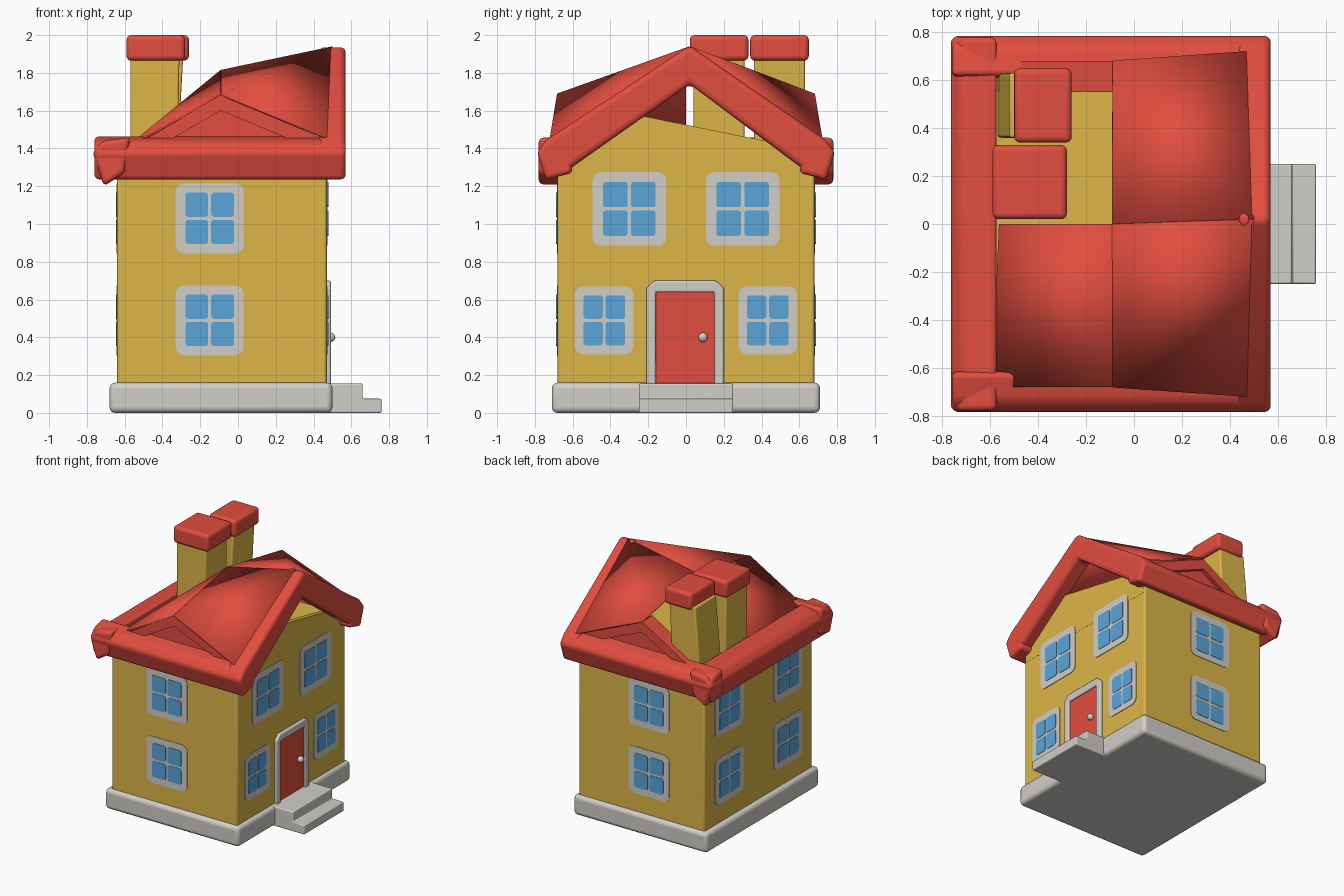
import bpy, bmesh, math
from mathutils import Vector

if "Cube" in bpy.data.objects:
    bpy.data.objects.remove(bpy.data.objects["Cube"])


def material(name, rgb):
    m = bpy.data.materials.new(name)
    m.diffuse_color = (*rgb, 1)
    m.use_nodes = True
    m.node_tree.nodes["Principled BSDF"].inputs["Base Color"].default_value = m.diffuse_color
    return m


YELLOW = material("yellow wall", (0.72, 0.47, 0.065))
RED = material("red roof", (0.76, 0.075, 0.05))
WHITE = material("off white stone", (0.64, 0.62, 0.58))
BLUE = material("blue glass", (0.10, 0.38, 0.70))


def finish(name, bm, mat, bevel=0.0, segments=4):
    bmesh.ops.recalc_face_normals(bm, faces=bm.faces)
    me = bpy.data.meshes.new(name)
    bm.to_mesh(me)
    bm.free()
    ob = bpy.data.objects.new(name, me)
    bpy.context.collection.objects.link(ob)
    me.materials.append(mat)
    if bevel:
        b = ob.modifiers.new("bevel", "BEVEL")
        b.width, b.segments, b.limit_method = bevel, segments, "ANGLE"
    bpy.ops.object.select_all(action="DESELECT")
    ob.select_set(True)
    bpy.context.view_layer.objects.active = ob
    bpy.ops.object.shade_smooth_by_angle(angle=math.radians(35))
    return ob


def prism(name, pts, axis, a, b, mat, bevel=0.0):
    """Extrude a profile along x (points are y,z) or y (points are x,z)."""
    bm = bmesh.new()
    place = (lambda p, t: (t, p[0], p[1])) if axis == "x" else (lambda p, t: (p[0], t, p[1]))
    rings = [[bm.verts.new(place(p, t)) for p in pts] for t in (a, b)]
    n = len(pts)
    bm.faces.new(rings[0])
    bm.faces.new(rings[1])
    for i in range(n):
        j = (i + 1) % n
        bm.faces.new((rings[0][i], rings[0][j], rings[1][j], rings[1][i]))
    return finish(name, bm, mat, bevel)


def box(name, x0, x1, y0, y1, z0, z1, mat, bevel=0.0):
    return prism(name, [(x0, z0), (x1, z0), (x1, z1), (x0, z1)], "y", y0, y1, mat, bevel)


def round_rect(c, z, w, h, r):
    pts = []
    for k, (sx, sz) in enumerate([(1, 1), (-1, 1), (-1, -1), (1, -1)]):
        for i in range(5):
            t = math.pi / 2 * (k + i / 4)
            pts.append((c + sx * (w / 2 - r) + r * math.cos(t),
                        z + sz * (h / 2 - r) + r * math.sin(t)))
    return pts


def window(name, axis, wall, c, z, w=0.36, h=0.37):
    s = 1 if wall > 0 else -1
    prism(name + "_frame", round_rect(c, z, w, h, 0.045), axis, wall - s * 0.003, wall + s * 0.004, WHITE)
    pw, ph = w * 0.335, h * 0.345
    for i in (-1, 1):
        for j in (-1, 1):
            prism(name + "_pane", round_rect(c + i * w * 0.19, z + j * h * 0.195, pw, ph, 0.015),
                  axis, wall + s * 0.001, wall + s * 0.007, BLUE)


# stone base and steps
box("base", -0.68, 0.50, -0.71, 0.71, 0, 0.16, WHITE, 0.03)
prism("steps", [(0.45, 0), (0.76, 0), (0.76, 0.075), (0.66, 0.075), (0.66, 0.155), (0.45, 0.155)],
      "y", -0.25, 0.25, WHITE, 0.008)

# walls and the gable wall under the roof
box("walls", -0.64, 0.47, -0.68, 0.68, 0.14, 1.36, YELLOW, 0.015)
prism("gable_wall", [(-0.67, 1.2), (0.67, 1.2), (0.66, 1.29), (0.42, 1.44), (-0.22, 1.57), (-0.66, 1.29)],
      "x", 0.43, 0.471, YELLOW)

# windows on all four walls
for z in (0.49, 1.03):
    for y in (-0.68, 0.68):
        window("side_window", "y", y, -0.15, z)
    for y in (-0.37, 0.37):
        window("back_window", "x", -0.64, y, z)
for s in (-1, 1):
    window("upper_window", "x", 0.471, s * 0.30, 1.08, 0.39, 0.39)
    window("lower_window", "x", 0.471, s * 0.433, 0.49, 0.31, 0.36)

# door, frame and knob
prism("door_frame", [(-0.21, 0.15), (-0.21, 0.66), (-0.17, 0.70), (0.16, 0.70), (0.20, 0.66), (0.20, 0.15),
                     (0.15, 0.15), (0.15, 0.64), (-0.16, 0.64), (-0.16, 0.15)], "x", 0.45, 0.492, WHITE, 0.01)
box("door", 0.45, 0.477, -0.165, 0.155, 0.155, 0.645, RED)
bm = bmesh.new()
bmesh.ops.create_uvsphere(bm, u_segments=16, v_segments=10, radius=0.025)
bmesh.ops.translate(bm, verts=bm.verts, vec=(0.49, 0.09, 0.40))
finish("door_knob", bm, WHITE)

# thick rounded eaves on both sides and the back
for s in (-1, 1):
    prism("side_eave", [(s * y, z) for y, z in
                        [(0.60, 1.27), (0.68, 1.25), (0.74, 1.23), (0.79, 1.38), (0.74, 1.44), (0.62, 1.47)]],
          "x", -0.76, 0.57, RED, 0.025)
prism("back_eave", [(-0.60, 1.27), (-0.71, 1.20), (-0.77, 1.38), (-0.72, 1.44), (-0.57, 1.46)],
      "y", -0.78, 0.78, RED, 0.025)

# thick gable trim over the door side
prism("gable_trim", [(0.02, 1.945), (0.74, 1.445), (0.79, 1.38), (0.74, 1.235), (0.66, 1.26), (0.02, 1.74),
                     (-0.66, 1.26), (-0.74, 1.235), (-0.79, 1.38), (-0.74, 1.445)],
      "x", 0.43, 0.57, RED, 0.03)


# sloping roof sheets
def sheet(name, tris, mat):
    bm = bmesh.new()
    for t in tris:
        bm.faces.new([bm.verts.new(p) for p in t])
    bmesh.ops.remove_doubles(bm, verts=bm.verts, dist=0.001)
    ob = finish(name, bm, mat)
    m = ob.modifiers.new("thickness", "SOLIDIFY")
    m.thickness, m.offset = 0.012, 0
    return ob


P, R = (-0.09, 0, 1.81), (0.50, 0.02, 1.935)
for s in (-1, 1):
    Q, C = (-0.09, s * 0.68, 1.685), (0.50, s * 0.72, 1.44)
    sheet("main_slope", [(P, R, Q), (R, C, Q)], RED)
    # small side gables with a recessed panel
    prism("side_gable_panel", [(-0.55, 1.38), (0.46, 1.38), (0.44, 1.43), (-0.09, 1.66)],
          "y", s * 0.63, s * 0.65, RED)
    prism("side_gable_trim", [(-0.09, 1.685), (-0.57, 1.40), (-0.44, 1.40), (-0.09, 1.60),
                              (0.34, 1.42), (0.48, 1.44)], "y", s * 0.55, s * 0.68, RED)
# the back slope covers one half only; the other half is open around the chimneys
sheet("back_slope", [(P, (-0.09, -0.68, 1.685), (-0.59, -0.68, 1.40)),
                     (P, (-0.59, -0.68, 1.40), (-0.56, 0, 1.41))], RED)

# two chimneys, the rear one leaning slightly
for y, lean in ((0.175, -0.01), (0.495, 0.05)):
    prism("chimney", [(-0.57, 1.34), (-0.32, 1.34), (-0.31 + max(lean, 0) * 0.4, 1.89), (-0.57 + max(lean, 0), 1.89)],
          "y", y - 0.135, y + 0.135, YELLOW, 0.012)
    w = 0.155 if lean < 0 else 0.12
    cx = -0.435 if lean < 0 else -0.38
    box("chimney_cap", cx - w, cx + w, y - 0.155, y + 0.155, 1.865, 2.0, RED, 0.025)
